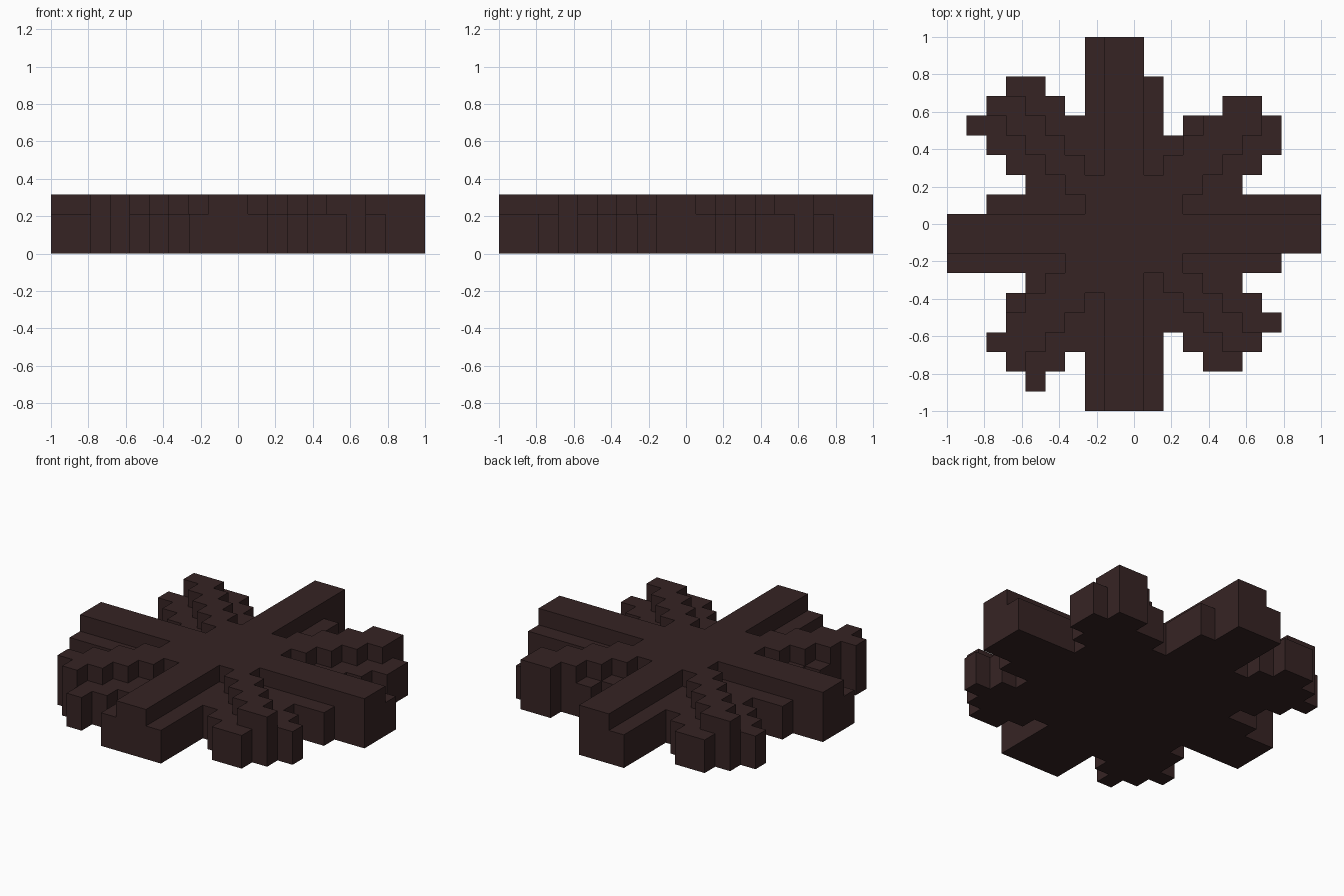
import bpy, bmesh, math
from mathutils import Vector

cube = bpy.data.objects.get("Cube")
if cube:
    bpy.data.objects.remove(cube, do_unlink=True)

N = 19            # blocks along the longest side
U = 2 / N         # size of one block

# Footprint: runs of blocks (first, last column) for each row, front to back
ROWS = [
    [(7, 10)],
    [(4, 4), (7, 10)],
    [(3, 5), (7, 10), (13, 14)],
    [(2, 10), (12, 15)],
    [(3, 16)],
    [(3, 15)],
    [(4, 14)],
    [(0, 16)],
    [(0, 18)],
    [(0, 18)],
    [(2, 18)],
    [(4, 14)],
    [(3, 15)],
    [(2, 16)],
    [(1, 10), (12, 16)],
    [(2, 5), (7, 10), (14, 15)],
    [(3, 4), (7, 10)],
    [(7, 9)],
    [(7, 9)],
]
footprint = {(c, r) for r, runs in enumerate(ROWS)
             for a, b in runs for c in range(a, b + 1)}


def is_ridge(c, r):
    """Raised cross and the two stepped diagonals."""
    return (c in (8, 9) or r in (8, 9)      # straight bars
            or abs(c - r) <= 1              # rising diagonal
            or c + r in (17, 18))           # falling diagonal


# Two layers everywhere, a third on the ridges
blocks = {(c, r, k) for c, r in footprint
          for k in range(3 if is_ridge(c, r) else 2)}


def build_blocks(name, cells, mat):
    """Outer skin of a set of blocks, with flat areas merged."""
    bm = bmesh.new()
    for cell in cells:
        for axis in range(3):
            for side in (-1, 1):
                near = list(cell)
                near[axis] += side
                if tuple(near) in cells:
                    continue
                n, u, v = Vector(), Vector(), Vector()
                n[axis] = side / 2
                u[(axis + 1) % 3] = 0.5
                v[(axis + 2) % 3] = 0.5 * side
                mid = Vector(cell) + Vector((0.5, 0.5, 0.5)) + n
                quad = (mid - u - v, mid + u - v, mid + u + v, mid - u + v)
                bm.faces.new([bm.verts.new((p.x * U - 1, p.y * U - 1, p.z * U))
                              for p in quad])
    bmesh.ops.remove_doubles(bm, verts=bm.verts, dist=1e-4)
    bmesh.ops.dissolve_limit(bm, angle_limit=math.radians(1),
                             verts=bm.verts, edges=bm.edges)
    mesh = bpy.data.meshes.new(name)
    bm.to_mesh(mesh)
    bm.free()
    mesh.materials.append(mat)
    obj = bpy.data.objects.new(name, mesh)
    bpy.context.collection.objects.link(obj)
    return obj


# Single dark brown colour
brown = bpy.data.materials.new("dark_brown")
brown.use_nodes = True
color = (0.037, 0.0175, 0.0175, 1)
brown.diffuse_color = color
bsdf = brown.node_tree.nodes["Principled BSDF"]
bsdf.inputs["Base Color"].default_value = color
bsdf.inputs["Roughness"].default_value = 0.9

build_blocks("ridged_star_block", blocks, brown)
